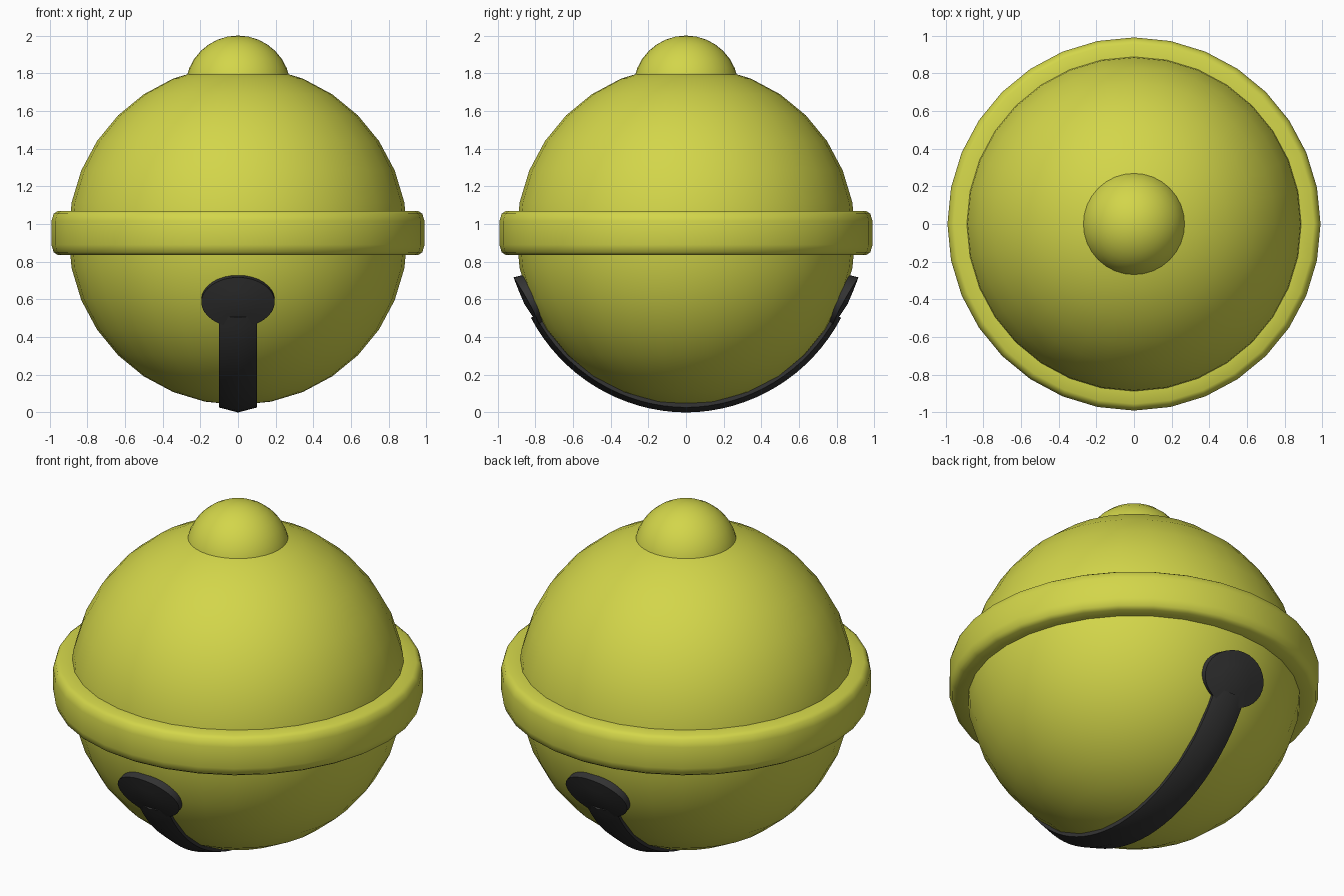
import bpy, math

if "Cube" in bpy.data.objects:
    bpy.data.objects.remove(bpy.data.objects["Cube"])

CZ, R = 0.94, 0.9


def material(name, rgb):
    m = bpy.data.materials.new(name)
    m.diffuse_color = (*rgb, 1)
    m.use_nodes = True
    m.node_tree.nodes["Principled BSDF"].inputs["Base Color"].default_value = m.diffuse_color
    return m


gold = material("yellow_gold", (0.65, 0.67, 0.068))
dark = material("dark_slot", (0.035, 0.035, 0.035))


def finish(ob, name, mat, angle):
    ob.name = name
    ob.data.materials.append(mat)
    bpy.ops.object.select_all(action='DESELECT')
    ob.select_set(True)
    bpy.context.view_layer.objects.active = ob
    bpy.ops.object.shade_smooth_by_angle(angle=math.radians(angle))


def mesh(name, verts, faces, mat, angle):
    me = bpy.data.meshes.new(name)
    me.from_pydata(verts, [], faces)
    me.update()
    ob = bpy.data.objects.new(name, me)
    bpy.context.collection.objects.link(ob)
    finish(ob, name, mat, angle)


# round body and top knob
for name, rad, z in (("bell_body", R, CZ), ("top_knob", 0.28, 1.72)):
    bpy.ops.mesh.primitive_uv_sphere_add(segments=32, ring_count=16, radius=rad, location=(0, 0, z))
    finish(bpy.context.object, name, gold, 60)

# belt: lathed profile with softened outer corners
profile = [(0.87, 0.835), (0.955, 0.835), (0.978, 0.85), (0.99, 0.89),
           (0.99, 1.015), (0.978, 1.055), (0.955, 1.07), (0.87, 1.07)]
n, k = 32, len(profile)
verts = [(r * math.cos(2 * math.pi * i / n), r * math.sin(2 * math.pi * i / n), z)
         for i in range(n) for r, z in profile]
faces = [(i * k + j, ((i + 1) % n) * k + j, ((i + 1) % n) * k + (j + 1) % k, i * k + (j + 1) % k)
         for i in range(n) for j in range(k)]
mesh("belt", verts, faces, gold, 50)


def on_shell(x, deg, r):
    """Point at radius r, deg degrees from the bottom towards +y, offset x."""
    q = math.sqrt(r * r - x * x)
    a = math.radians(deg)
    return (x, q * math.sin(a), CZ - q * math.cos(a))


# slot strip running under the body, slightly crowned
section = [(-0.1, 0.88), (-0.1, 0.919), (0, 0.94), (0.1, 0.919), (0.1, 0.88)]
steps, k = 32, len(section)
verts = [on_shell(x, -62 + 124 * i / steps, r - 0.008 * abs(2 * i / steps - 1))
         for i in range(steps + 1) for x, r in section]
faces = [(i * k + j, i * k + (j + 1) % k, (i + 1) * k + (j + 1) % k, (i + 1) * k + j)
         for i in range(steps) for j in range(k)]
faces += [tuple(range(k))[::-1], tuple(steps * k + j for j in range(k))]
mesh("slot_strip", verts, faces, dark, 40)

# oval slot ends, front and back
for name, s in (("slot_end_front", -1), ("slot_end_back", 1)):
    n = 32
    verts = [on_shell(0, s * 67, 0.932)]
    for f, low in ((0.5, 0), (1, 0), (1, 1)):
        for i in range(n):
            a = 2 * math.pi * i / n
            t = f * math.sin(a)
            r = 0.87 if low else 0.928 + 0.014 * t
            verts.append(on_shell(s * -0.195 * f * math.cos(a), s * (67 + 9.3 * t), r))
    faces = []
    for i in range(n):
        j = (i + 1) % n
        faces.append((0, 1 + i, 1 + j))
        for b in (1, 1 + n):
            faces.append((b + i, b + n + i, b + n + j, b + j))
    faces.append(tuple(1 + 2 * n + i for i in reversed(range(n))))
    mesh(name, verts, faces, dark, 40)

# consistent outward normals
for ob in bpy.context.collection.objects:
    bpy.ops.object.select_all(action='DESELECT')
    ob.select_set(True)
    bpy.context.view_layer.objects.active = ob
    bpy.ops.object.mode_set(mode='EDIT')
    bpy.ops.mesh.select_all(action='SELECT')
    bpy.ops.mesh.normals_make_consistent(inside=False)
    bpy.ops.object.mode_set(mode='OBJECT')
